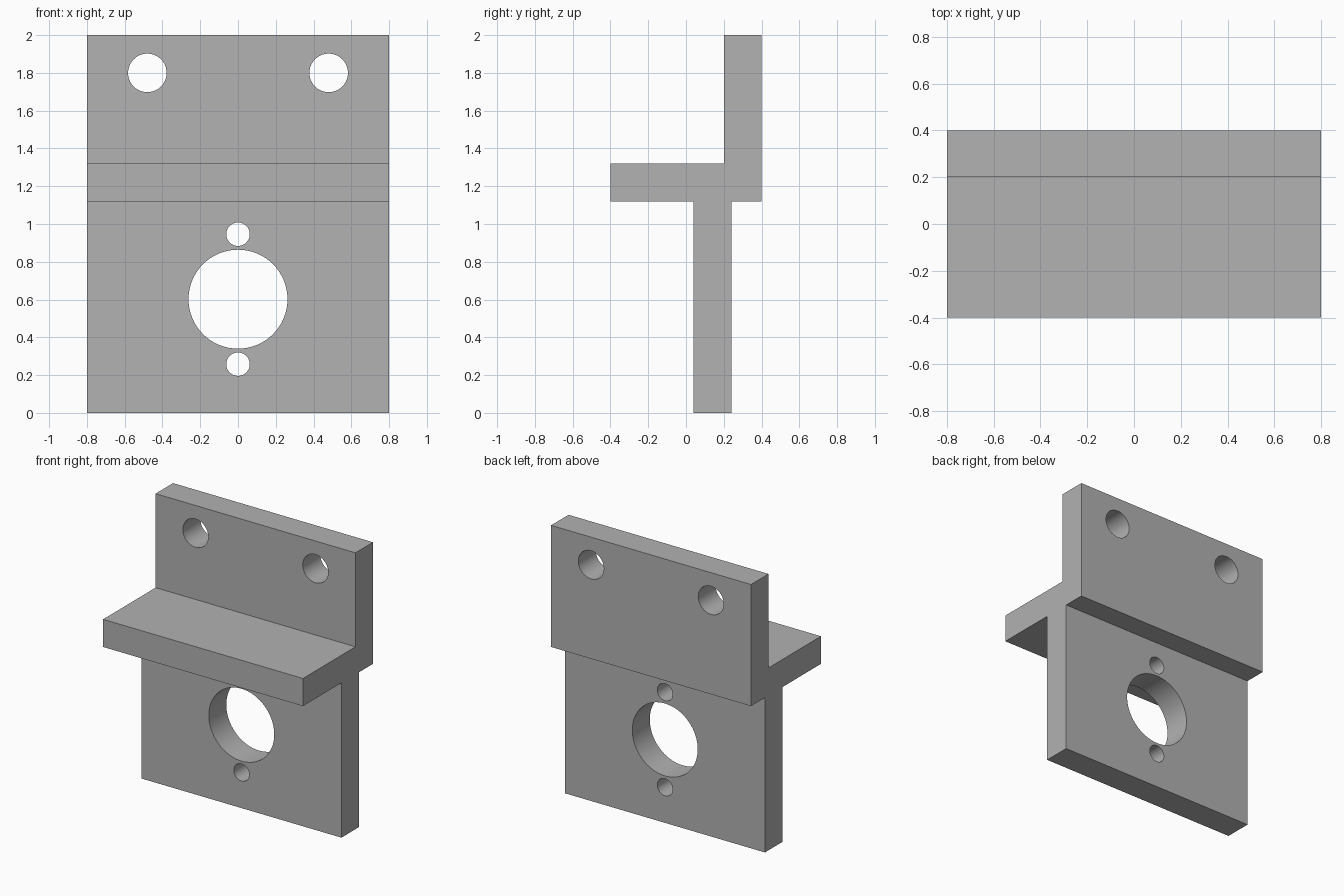
import bpy
import bmesh
import math
from mathutils import Matrix

cube = bpy.data.objects.get("Cube")
if cube:
    bpy.data.objects.remove(cube, do_unlink=True)

HALF_WIDTH = 0.8

grey = bpy.data.materials.new("plain grey")
grey.use_nodes = True
colour = (0.445, 0.445, 0.445, 1)
grey.diffuse_color = colour
grey.node_tree.nodes["Principled BSDF"].inputs["Base Color"].default_value = colour


def make_object(name, bm):
    bmesh.ops.recalc_face_normals(bm, faces=bm.faces[:])
    mesh = bpy.data.meshes.new(name)
    bm.to_mesh(mesh)
    bm.free()
    mesh.materials.append(grey)
    obj = bpy.data.objects.new(name, mesh)
    bpy.context.collection.objects.link(obj)
    return obj


# Bracket: side profile (y, z) of lower plate, shelf and upper plate, extruded across x
profile = [(0.04, 0), (0.24, 0), (0.24, 1.12), (0.4, 1.12), (0.4, 2),
           (0.2, 2), (0.2, 1.32), (-0.4, 1.32), (-0.4, 1.12), (0.04, 1.12)]
bm = bmesh.new()
side = bm.faces.new([bm.verts.new((-HALF_WIDTH, y, z)) for y, z in profile])
extruded = bmesh.ops.extrude_face_region(bm, geom=[side])["geom"]
bmesh.ops.translate(bm, vec=(2 * HALF_WIDTH, 0, 0),
                    verts=[v for v in extruded if isinstance(v, bmesh.types.BMVert)])
bracket = make_object("mounting_bracket", bm)

# Holes: two screw holes on top, a large bore with a small hole above and below
holes = [(-0.48, 1.8, 0.102), (0.48, 1.8, 0.102),
         (0, 0.602, 0.262), (0, 0.946, 0.062), (0, 0.258, 0.062)]
bm = bmesh.new()
for x, z, radius in holes:
    place = Matrix.Translation((x, 0.2, z)) @ Matrix.Rotation(math.pi / 2, 4, 'X')
    bmesh.ops.create_cone(bm, cap_ends=True, segments=64, radius1=radius,
                          radius2=radius, depth=1, matrix=place)
cutter = make_object("hole_cutter", bm)
cutter.hide_render = True

cut = bracket.modifiers.new("holes", 'BOOLEAN')
cut.operation = 'DIFFERENCE'
cut.solver = 'EXACT'
cut.object = cutter

# Apply the cut, then smooth the hole walls only
bpy.ops.object.select_all(action='DESELECT')
bracket.select_set(True)
bpy.context.view_layer.objects.active = bracket
bpy.ops.object.modifier_apply(modifier=cut.name)
bpy.data.objects.remove(cutter, do_unlink=True)
bpy.ops.object.shade_smooth_by_angle(angle=math.radians(30))
